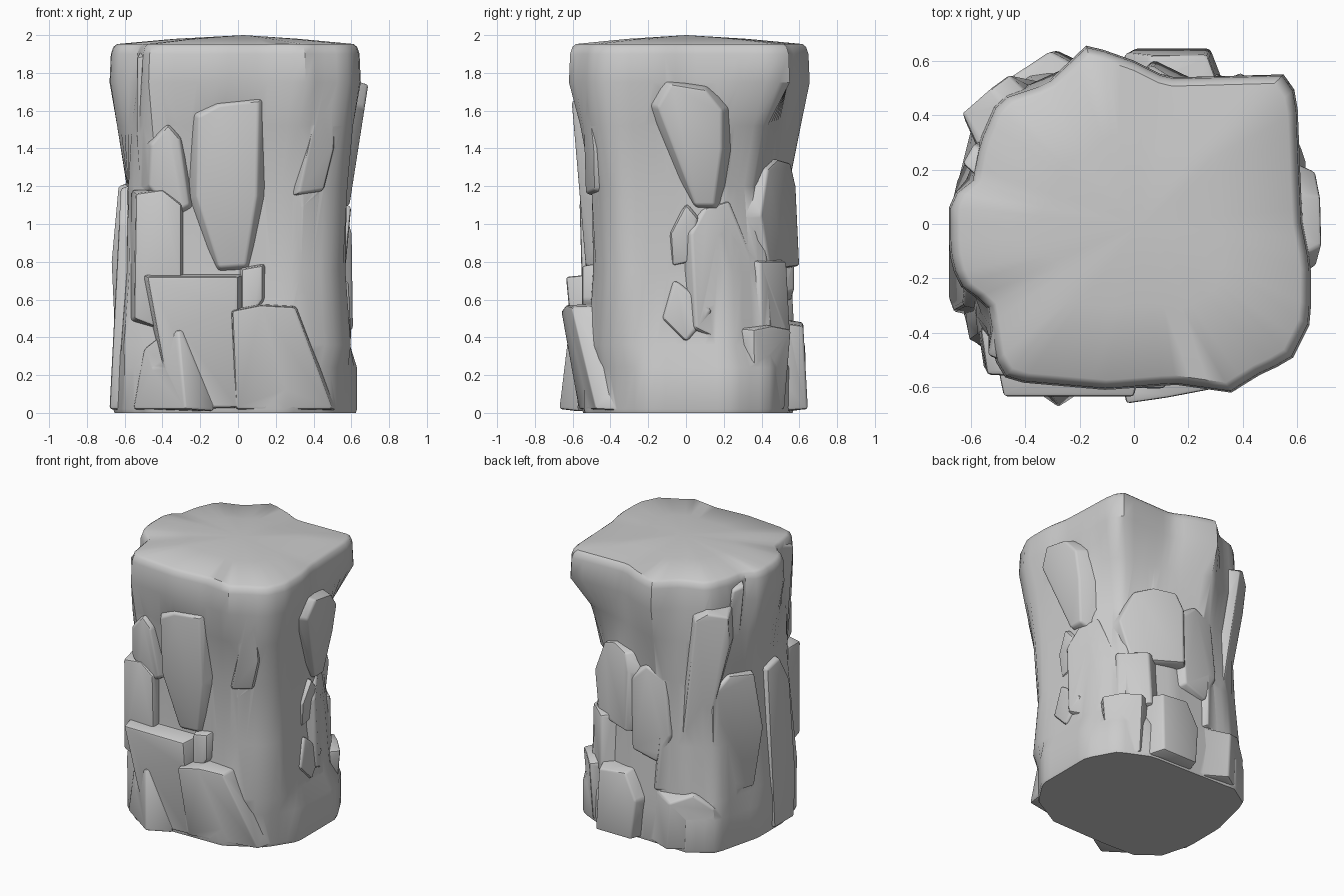
import bpy, bmesh
from math import radians, cos, sin, pi
from mathutils import Vector

if "Cube" in bpy.data.objects:
    bpy.data.objects.remove(bpy.data.objects["Cube"])

pieces = []


def finish(bm, name, bevel=0.0):
    """Turn a bmesh into an object, with softened edges if asked."""
    bmesh.ops.recalc_face_normals(bm, faces=bm.faces[:])
    me = bpy.data.meshes.new(name)
    bm.to_mesh(me)
    bm.free()
    ob = bpy.data.objects.new(name, me)
    bpy.context.collection.objects.link(ob)
    if bevel:
        m = ob.modifiers.new("soft_edges", 'BEVEL')
        m.width = bevel
        m.segments = 2
        m.limit_method = 'ANGLE'
        m.angle_limit = radians(25)
    return ob


def radius_at(poly, a):
    """Distance from the axis to the outline in direction a."""
    dx, dy = cos(a), sin(a)
    best = 0.0
    for (x1, y1), (x2, y2) in zip(poly, poly[1:] + poly[:1]):
        ex, ey = x2 - x1, y2 - y1
        den = dx * ey - dy * ex
        if abs(den) < 1e-9:
            continue
        t = (x1 * ey - y1 * ex) / den
        s = (x1 * dy - y1 * dx) / den
        if t > 0 and -1e-6 <= s <= 1 + 1e-6:
            best = max(best, t)
    return best


def loft(name, rings, peak, n=72):
    """Skin (z, outline, scale) rings, closed by a flat base and a low peak."""
    bm = bmesh.new()
    rows = []
    for z, poly, k in rings:
        row = []
        for i in range(n):
            a = 2 * pi * i / n
            r = radius_at(poly, a) * k
            row.append(bm.verts.new((r * cos(a), r * sin(a), z)))
        rows.append(row)
    for lo, hi in zip(rows, rows[1:]):
        for i in range(n):
            j = (i + 1) % n
            bm.faces.new((lo[i], lo[j], hi[j], hi[i]))
    bm.faces.new(rows[0][::-1])
    tip = bm.verts.new(peak)
    for i in range(n):
        bm.faces.new((rows[-1][i], rows[-1][(i + 1) % n], tip))
    return finish(bm, name)


def slab(name, face, pts, d_top, d_bot, tilt=0.0, depth=0.17, flare=1.6, bevel=0.014):
    """Rock slab: outline (u, z) on a side facing angle `face`, at distance
    d_top..d_bot from the axis, flaring back into the core."""
    a = radians(face)
    nrm = Vector((cos(a), sin(a), 0))
    tan = Vector((-sin(a), cos(a), 0))
    zs = [p[1] for p in pts]
    z0, z1 = min(zs), max(zs)
    cu = sum(p[0] for p in pts) / len(pts)
    cz = sum(zs) / len(pts)
    bm = bmesh.new()
    for u, z in pts:
        d = d_bot + (d_top - d_bot) * (z - z0) / (z1 - z0) + tilt * (u - cu)
        bm.verts.new(nrm * d + tan * u + Vector((0, 0, z)))
        ub = cu + (u - cu) * flare
        zb = max(0.008, cz + (z - cz) * (1 + (flare - 1) * 0.3))
        bm.verts.new(nrm * (d - depth) + tan * ub + Vector((0, 0, zb)))
    res = bmesh.ops.convex_hull(bm, input=bm.verts[:])
    junk = {g for g in res["geom_interior"] + res["geom_unused"] if isinstance(g, bmesh.types.BMVert)}
    bmesh.ops.delete(bm, geom=list(junk), context='VERTS')
    bmesh.ops.dissolve_limit(bm, angle_limit=radians(4), verts=bm.verts[:], edges=bm.edges[:])
    pieces.append(finish(bm, name, bevel))


# Core column outlines
base = [(.63, -.2), (.63, .25), (.52, .45), (.3, .55), (-.1, .56), (-.4, .57), (-.57, .46),
        (-.66, .1), (-.66, -.2), (-.6, -.42), (-.45, -.54), (-.2, -.55), (.25, -.54), (.5, -.4)]
low = [(.57, -.3), (.55, .22), (.43, .43), (.1, .52), (-.35, .53), (-.55, .41), (-.62, 0),
       (-.58, -.4), (-.4, -.5), (.3, -.49), (.48, -.42)]
mid = [(.58, -.35), (.56, .1), (.41, .36), (.2, .47), (-.18, .55), (-.48, .45), (-.59, .1),
       (-.58, -.35), (-.46, -.51), (-.1, -.49), (.35, -.5), (.5, -.44)]
high = [(.61, -.38), (.58, .2), (.48, .42), (.18, .49), (-.17, .61), (-.5, .46), (-.64, .1),
        (-.64, -.12), (-.56, -.33), (-.49, -.54), (-.1, -.55), (.35, -.56), (.54, -.49)]
crown = [(.62, 0), (.61, .2), (.6, .46), (.57, .55), (.2, .54), (.12, .54), (0, .6), (-.17, .66),
         (-.32, .52), (-.5, .46), (-.57, .3), (-.6, .15), (-.68, .1), (-.68, -.1), (-.65, -.22),
         (-.54, -.3), (-.5, -.55), (-.44, -.58), (-.1, -.61), (.15, -.59), (.36, -.62),
         (.45, -.56), (.58, -.5), (.65, -.36), (.65, -.15)]
core = loft("rock_pillar", [
    (0.0, base, .99), (0.02, base, 1), (0.24, base, 1), (0.36, low, 1.05), (0.75, low, 1),
    (1.2, mid, 1), (1.52, high, 1), (1.75, crown, 1), (1.9, crown, .99), (1.938, crown, .97),
    (1.953, crown, .94), (1.98, crown, .5)], (0.03, 0, 2.0))

# Front side
slab("front_left_block", -90, [(-.48, .72), (0, .72), (0, .03), (-.33, .02), (-.4, .28)], .635, .57,
     flare=1.15)
slab("front_right_block", -90, [(-.03, .54), (.12, .57), (.3, .56), (.5, .02), (-.01, .02)], .63, .535,
     -.18, flare=1.1)
slab("front_centre_slab", -90, [(-.21, 1.57), (-.1, 1.63), (.11, 1.65), (.1, 1.15), (.04, .78),
                                (-.1, .77), (-.22, 1.15)], .605, .53)
slab("front_left_wedge", -90, [(-.46, 1.42), (-.37, 1.52), (-.31, 1.45), (-.26, 1.1), (-.34, 1.05),
                               (-.47, 1.2)], .58, .54)
slab("front_left_column", -90, [(-.54, 1.16), (-.4, 1.18), (-.3, 1.1), (-.3, .6), (-.42, .45),
                                (-.55, .5)], .56, .54, .05, flare=1.2)
slab("front_left_knee", -125, [(-.12, .34), (.0, .42), (.1, .44), (.16, .02), (-.18, .02)], .69, .71,
     flare=1.4)
slab("front_right_splinter", -70, [(.22, 1.66), (.3, 1.69), (.31, 1.4), (.26, 1.18), (.12, 1.16)],
     .665, .61)
slab("front_right_chip", -65, [(.09, 1.1), (.2, 1.2), (.22, 1.0), (.17, .86), (.08, .9)], .61, .56)
slab("front_small_chip", -90, [(.02, .76), (.13, .78), (.13, .6), (.06, .5), (.02, .5)], .55, .55)
slab("front_left_rib", -110, [(-.34, 1.88), (-.26, 1.9), (-.22, 1.45), (-.28, 1.28), (-.36, 1.32)],
     .64, .57)

# Right side
slab("right_upper_slab", 0, [(-.15, 1.62), (-.08, 1.74), (.1, 1.71), (.19, 1.6), (.19, 1.4),
                             (.15, 1.1), (.05, 1.1)], .69, .59)
slab("right_middle_slab", 24, [(-.22, .95), (-.14, 1.08), (0, 1.12), (.13, .82), (.11, .5), (0, .36),
                               (-.2, .45)], .56, .585, flare=1.3)
slab("right_small_chip", 0, [(-.08, .95), (0, 1.1), (.06, 1.03), (.02, .8), (-.07, .78)], .6, .57)
slab("right_low_chip", 0, [(-.12, .5), (-.06, .7), (.13, .54), (0, .38)], .585, .6)

# Back right corner
slab("corner_tall_slab", 64, [(-.24, 1.05), (-.13, 1.29), (.0, 1.34), (.15, 1.32), (.2, 1.2),
                              (.2, .78), (-.16, .76)], .545, .575, flare=1.3)
slab("corner_low_slab", 48, [(-.09, .8), (.12, .8), (.14, .4), (-.09, .4)], .61, .62)
slab("corner_foot", 43, [(-.13, .44), (0, .46), (.14, .44), (.12, .02), (-.1, .02)], .67, .64, flare=1.3)

# Back side (u runs towards -x)
slab("back_foot", 90, [(-.27, .46), (-.06, .48), (.03, .3), (.0, .02), (-.28, .02)], .62, .645, flare=1.4)
slab("back_tall_slab", 95, [(-.1, 1.15), (.02, 1.27), (.16, 1.2), (.2, .8), (.1, .6), (-.08, .65)],
     .56, .57)
slab("back_leaning_slab", 130, [(.0, 1.7), (.08, 1.75), (.22, 1.72), (.23, 1.5), (.06, .72),
                                (-.08, .75), (-.06, 1.1)], .72, .61, flare=1.3)
slab("back_middle_slab", 115, [(-.05, 1.1), (.02, 1.2), (.14, .9), (.1, .4), (-.1, .4)], .57, .59)
slab("back_left_foot", 124, [(-.1, .36), (.06, .42), (.2, .32), (.2, .02), (-.12, .02)], .7, .69)

# Left side (u runs towards -y)
slab("left_splinter", 152, [(.02, 1.86), (.1, 1.88), (.08, 1.5), (.0, 1.2), (-.07, 1.25)], .66, .6)
slab("left_broad_slab", 157, [(-.18, 1.12), (-.05, 1.23), (.14, 1.2), (.2, .8), (.12, .4),
                              (-.2, .38)], .63, .66, flare=1.25)
slab("left_column", 180, [(.06, 1.16), (.2, 1.19), (.3, 1.0), (.32, .3), (.28, .02), (.06, .02)],
     .62, .68, depth=.15, flare=1.3)
slab("left_front_slab", 205, [(-.06, 1.25), (.08, 1.35), (.2, 1.22), (.2, .8), (0, .72)], .6, .62)

# Fuse every slab into the column, so only the outer rock skin remains
bpy.ops.object.select_all(action='DESELECT')
core.select_set(True)
bpy.context.view_layer.objects.active = core
for p in pieces:
    m = core.modifiers.new(p.name, 'BOOLEAN')
    m.operation = 'UNION'
    m.solver = 'EXACT'
    m.object = p
    bpy.ops.object.modifier_apply(modifier=m.name)
for p in pieces:
    bpy.data.objects.remove(p)
bpy.ops.object.shade_smooth_by_angle(angle=radians(35))
